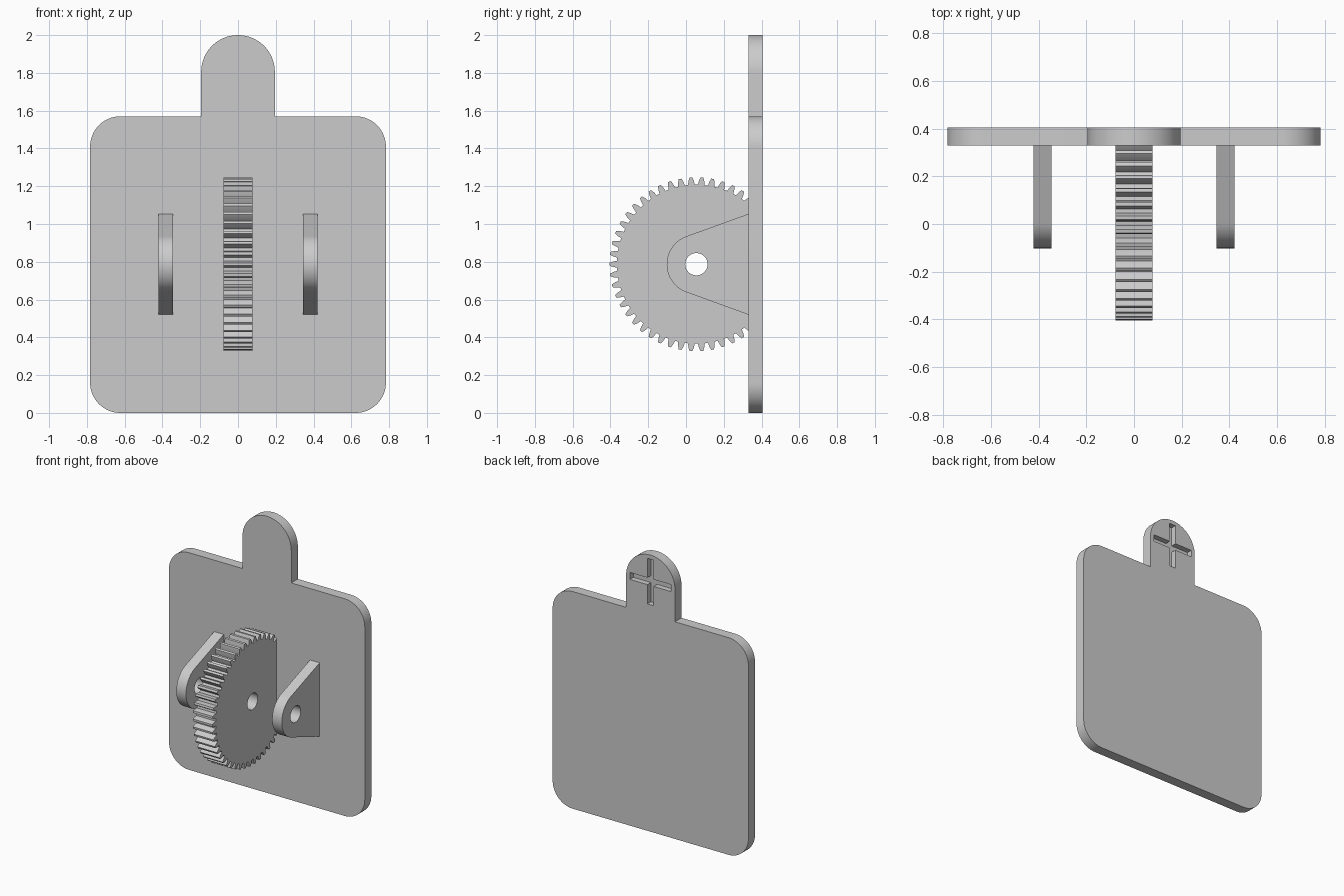
import bpy, bmesh, math
from mathutils import Vector

if "Cube" in bpy.data.objects:
    bpy.data.objects.remove(bpy.data.objects["Cube"])

grey = bpy.data.materials.new("plain_grey")
grey.use_nodes = True
COLOUR = (0.6, 0.6, 0.6, 1)
grey.diffuse_color = COLOUR
grey.node_tree.nodes["Principled BSDF"].inputs["Base Color"].default_value = COLOUR

FRONT, BACK = 0.33, 0.405        # plate faces
AXLE_Y, AXLE_Z = 0.055, 0.787    # shared axle line


def arc(cu, cv, r, start, end, n=16):
    """Points on an arc, angles in degrees."""
    angles = [math.radians(start + (end - start) * i / n) for i in range(n + 1)]
    return [(cu + r * math.cos(a), cv + r * math.sin(a)) for a in angles]


def extrude(name, points, axis, low, high):
    """Extrude a profile along x (points are y, z) or y (points are x, z)."""
    bm = bmesh.new()
    if axis == "x":
        verts = [bm.verts.new((low, u, v)) for u, v in points]
        step = Vector((high - low, 0, 0))
    else:
        verts = [bm.verts.new((u, low, v)) for u, v in points]
        step = Vector((0, high - low, 0))
    bottom = bm.faces.new(verts)
    tops = [bm.verts.new(v.co + step) for v in verts]
    bm.faces.new(tops[::-1])
    for i in range(len(verts)):
        bm.faces.new((verts[i], verts[i - 1], tops[i - 1], tops[i]))
    bmesh.ops.recalc_face_normals(bm, faces=bm.faces[:])
    mesh = bpy.data.meshes.new(name)
    bm.to_mesh(mesh)
    bm.free()
    mesh.materials.append(grey)
    obj = bpy.data.objects.new(name, mesh)
    bpy.context.collection.objects.link(obj)
    return obj


def activate(obj):
    bpy.ops.object.select_all(action="DESELECT")
    obj.select_set(True)
    bpy.context.view_layer.objects.active = obj


def cut(obj, cutter):
    """Subtract the cutter, then remove it."""
    cutter.hide_render = True
    mod = obj.modifiers.new("cut", "BOOLEAN")
    mod.operation, mod.solver, mod.object = "DIFFERENCE", "EXACT", cutter
    activate(obj)
    bpy.ops.object.modifier_apply(modifier=mod.name)
    bpy.data.objects.remove(cutter)


def smooth(obj, degrees=25):
    activate(obj)
    bpy.ops.object.shade_smooth_by_angle(angle=math.radians(degrees))


def drill(obj):
    """Axle hole along x."""
    cut(obj, extrude("hole_cutter", arc(AXLE_Y, AXLE_Z, 0.059, 0, 360, 48)[:-1], "x", -1, 1))


# Back plate with rounded corners and a round-topped tab
W, H, R, TAB, TOP = 0.783, 1.57, 0.16, 0.195, 1.805
outline = (arc(-W + R, R, R, 180, 270) + arc(W - R, R, R, 270, 360)
           + arc(W - R, H - R, R, 0, 90) + [(TAB, H)]
           + arc(0, TOP, TAB, 0, 180, 40) + [(-TAB, H)]
           + arc(-W + R, H - R, R, 90, 180))
plate = extrude("back_plate", outline, "y", FRONT, BACK)

# Blind cross-shaped slot in the back of the tab
L, T = 0.165, 0.025
cross = [(T, T), (T, L), (-T, L), (-T, T), (-L, T), (-L, -T),
         (-T, -T), (-T, -L), (T, -L), (T, -T), (L, -T), (L, T)]
cut(plate, extrude("cross_cutter", [(u, v + TOP) for u, v in cross],
                   "y", BACK - 0.04, BACK + 0.05))
smooth(plate)

# Gear wheel: only the teeth up to the plate, closed by a flat inside it
TEETH, ROOT, PITCH, TIP, FIRST = 50, 0.421, 0.443, 0.46, 6
tooth = [(-0.34, ROOT), (-0.25, PITCH), (-0.13, TIP),
         (0.13, TIP), (0.25, PITCH), (0.34, ROOT)]
rim = []
for i in range(FIRST, TEETH - FIRST + 1):
    for offset, radius in tooth:
        a = math.tau * (i + offset) / TEETH
        rim.append((AXLE_Y + radius * math.cos(a), AXLE_Z + radius * math.sin(a)))
gear = extrude("gear_wheel", rim, "x", -0.078, 0.078)
drill(gear)
smooth(gear, 15)

# Pair of tapered axle brackets
base = FRONT + 0.01
lug = [(base, 1.057)] + arc(AXLE_Y, AXLE_Z, 0.157, 110, 250, 32) + [(base, 0.516)]
for side, low in (("left", 0.345), ("right", -0.422)):
    bracket = extrude(side + "_bracket", lug, "x", low, low + 0.077)
    drill(bracket)
    smooth(bracket)
